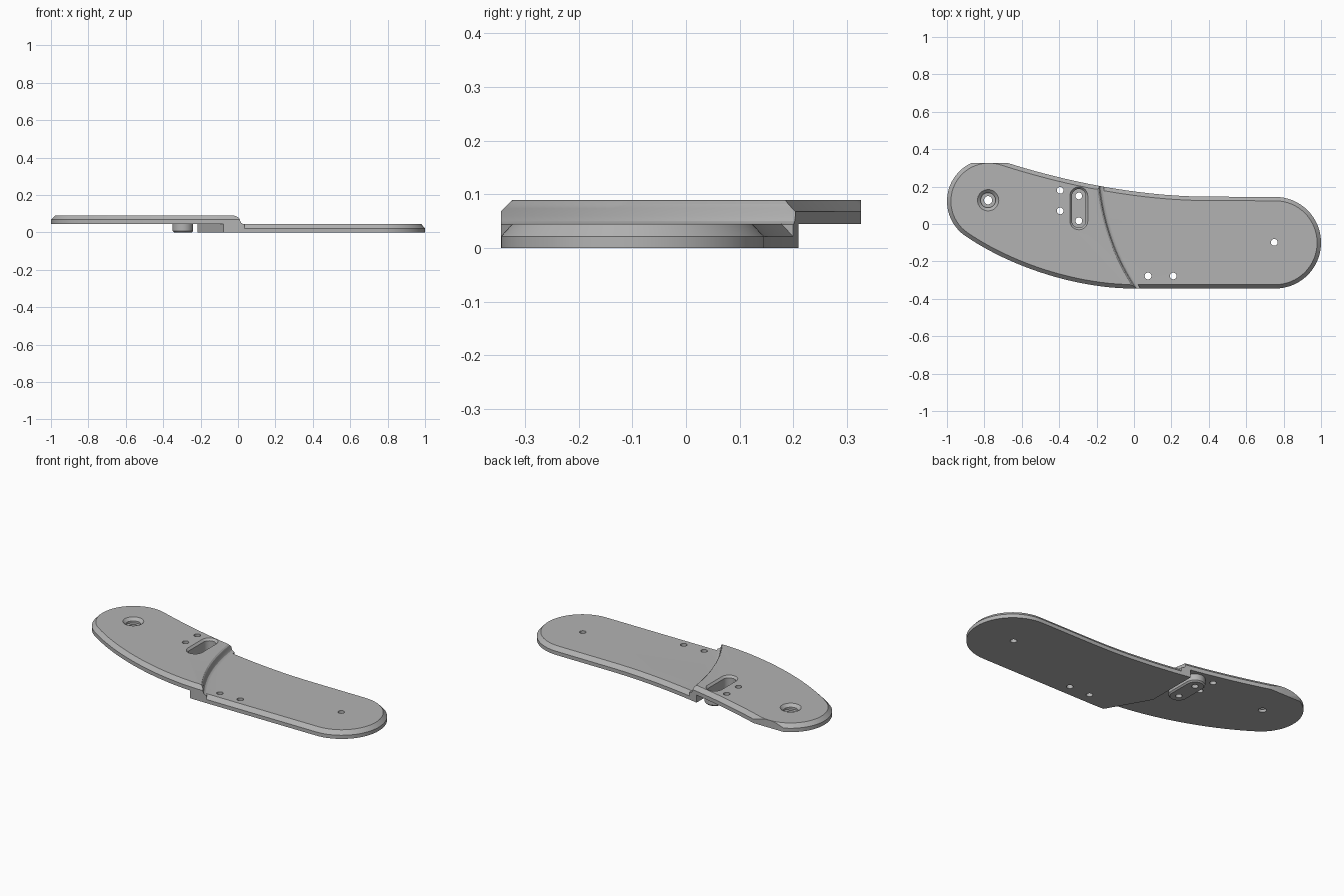
import bpy
import bmesh
import math

cube = bpy.data.objects.get("Cube")
if cube:
    bpy.data.objects.remove(cube, do_unlink=True)

grey = bpy.data.materials.new("satin_grey")
grey.use_nodes = True
grey.diffuse_color = (0.45, 0.45, 0.45, 1)
grey.node_tree.nodes["Principled BSDF"].inputs["Base Color"].default_value = (0.45, 0.45, 0.45, 1)


def loft(name, rings):
    """Closed solid through rings of equal point count."""
    bm = bmesh.new()
    rows = [[bm.verts.new(p) for p in ring] for ring in rings]
    n = len(rows[0])
    for a, b in zip(rows, rows[1:]):
        for i in range(n):
            j = (i + 1) % n
            bm.faces.new((a[i], a[j], b[j], b[i]))
    bm.faces.new(rows[0])
    bm.faces.new(rows[-1])
    bmesh.ops.recalc_face_normals(bm, faces=bm.faces)
    mesh = bpy.data.meshes.new(name)
    bm.to_mesh(mesh)
    bm.free()
    mesh.materials.append(grey)
    obj = bpy.data.objects.new(name, mesh)
    bpy.context.collection.objects.link(obj)
    return obj


def combine(target, tool, operation):
    """Apply a boolean and discard the tool."""
    mod = target.modifiers.new("boolean", "BOOLEAN")
    mod.operation = operation
    mod.solver = "EXACT"
    mod.object = tool
    bpy.context.view_layer.objects.active = target
    bpy.ops.object.modifier_apply(modifier=mod.name)
    bpy.data.objects.remove(tool, do_unlink=True)


def arc(cx, cy, r, start, end, steps):
    angles = [math.radians(start + (end - start) * i / steps) for i in range(steps + 1)]
    return [(cx + r * math.cos(a), cy + r * math.sin(a)) for a in angles]


def bezier(p0, p1, p2, p3, steps=20):
    """Inner points of a cubic curve."""
    pts = []
    for i in range(1, steps):
        t = i / steps
        w = ((1 - t) ** 3, 3 * t * (1 - t) ** 2, 3 * t * t * (1 - t), t ** 3)
        pts.append(tuple(sum(k * p[c] for k, p in zip(w, (p0, p1, p2, p3))) for c in (0, 1)))
    return pts


def inset(pts, d):
    """Move a counter-clockwise outline inward."""
    out = []
    for i, (x, y) in enumerate(pts):
        ax, ay = pts[i - 1]
        bx, by = pts[(i + 1) % len(pts)]
        tx, ty = bx - ax, by - ay
        length = math.hypot(tx, ty)
        out.append((x - ty / length * d, y + tx / length * d))
    return out


def at(pts, z):
    return [(x, y, z) for x, y in pts]


def stadium(r):
    """Slot outline running along y."""
    return arc(-0.295, 0.15, r, 0, 180, 16) + arc(-0.295, 0.017, r, 180, 360, 16)


def turned(name, x, y, profile):
    return loft(name, [at(arc(x, y, r, 0, 348.75, 31), z) for r, z in profile])


# Curved outline shared by both levels
small_end = arc(-0.775, 0.122, 0.225, 71, 235, 28)
big_end = arc(0.755, -0.1, 0.245, -90, 90, 32)
outline = (small_end
           + bezier(small_end[-1], (-0.654, -0.234), (-0.3, -0.345), (0, -0.345))
           + [(0, -0.345)] + big_end + [(0.4, 0.146)]
           + bezier((0.4, 0.146), (0, 0.147), (-0.4, 0.237), small_end[0]))
rim = inset(outline, 0.021)

# Lower and raised levels, each with a chamfered top rim
plate = loft("stepped_plate", [at(outline, 0), at(outline, 0.022), at(rim, 0.045)])
raised = loft("raised_level", [at(outline, 0.022), at(outline, 0.068), at(rim, 0.09)])

# Curved step with a rounded crest and a filleted foot
crest = [(0, 0.12), (0, 0.09), (0.01, 0.088), (0.017, 0.082), (0.02, 0.074),
         (0.022, 0.06), (0.027, 0.051), (0.035, 0.046), (0.045, 0.044), (0.045, -0.1)]
crest = crest[1:]
rings = []
for i in range(25):
    t = -0.2 + 1.35 * i / 24
    x = -0.207 * (1 - t) ** 2 - 0.343 * t * (1 - t) - 0.01 * t * t
    y = 0.2 * (1 - t) ** 2 - 0.215 * t * (1 - t) - 0.345 * t * t
    # the flat top is kept just above the raised level
    ring = [(-1.5, y, -0.1), (-1.5, y, 0.1), (x - 0.004, y, 0.1)]
    rings.append(ring + [(x + d, y, z) for d, z in crest])
combine(raised, loft("step_shape", rings), "INTERSECT")
combine(plate, raised, "UNION")

# Open space under the raised level
below = [(-1.5, -0.6), (0.07, -0.6), (-0.216, -0.1), (-0.216, 0.6), (-1.5, 0.6)]
combine(plate, loft("underside_space", [at(below, -0.2), at(below, 0.045)]), "DIFFERENCE")

# Slot-shaped boss below with a recess from above
boss = loft("slot_boss", [at(stadium(0.047), 0), at(stadium(0.055), 0.008), at(stadium(0.055), 0.06)])
combine(plate, boss, "UNION")
recess = loft("slot_recess", [at(stadium(0.037), 0.02), at(stadium(0.037), 0.078),
                              at(stadium(0.048), 0.09), at(stadium(0.048), 0.12)])
combine(plate, recess, "DIFFERENCE")

# Pivot hole with a chamfered counterbore
pivot = turned("pivot_hole", -0.78, 0.127,
               [(0.022, -0.05), (0.022, 0.062), (0.04, 0.062), (0.04, 0.074), (0.057, 0.09), (0.057, 0.12)])
combine(plate, pivot, "DIFFERENCE")

# Plain through holes
for hx, hy in [(-0.395, 0.18), (-0.395, 0.07), (-0.295, 0.15), (-0.295, 0.017),
               (0.075, -0.278), (0.21, -0.278), (0.75, -0.098)]:
    combine(plate, turned("pin_hole", hx, hy, [(0.018, -0.05), (0.018, 0.15)]), "DIFFERENCE")

bpy.ops.object.select_all(action="DESELECT")
plate.select_set(True)
bpy.context.view_layer.objects.active = plate
bpy.ops.object.shade_smooth_by_angle(angle=math.radians(28))
